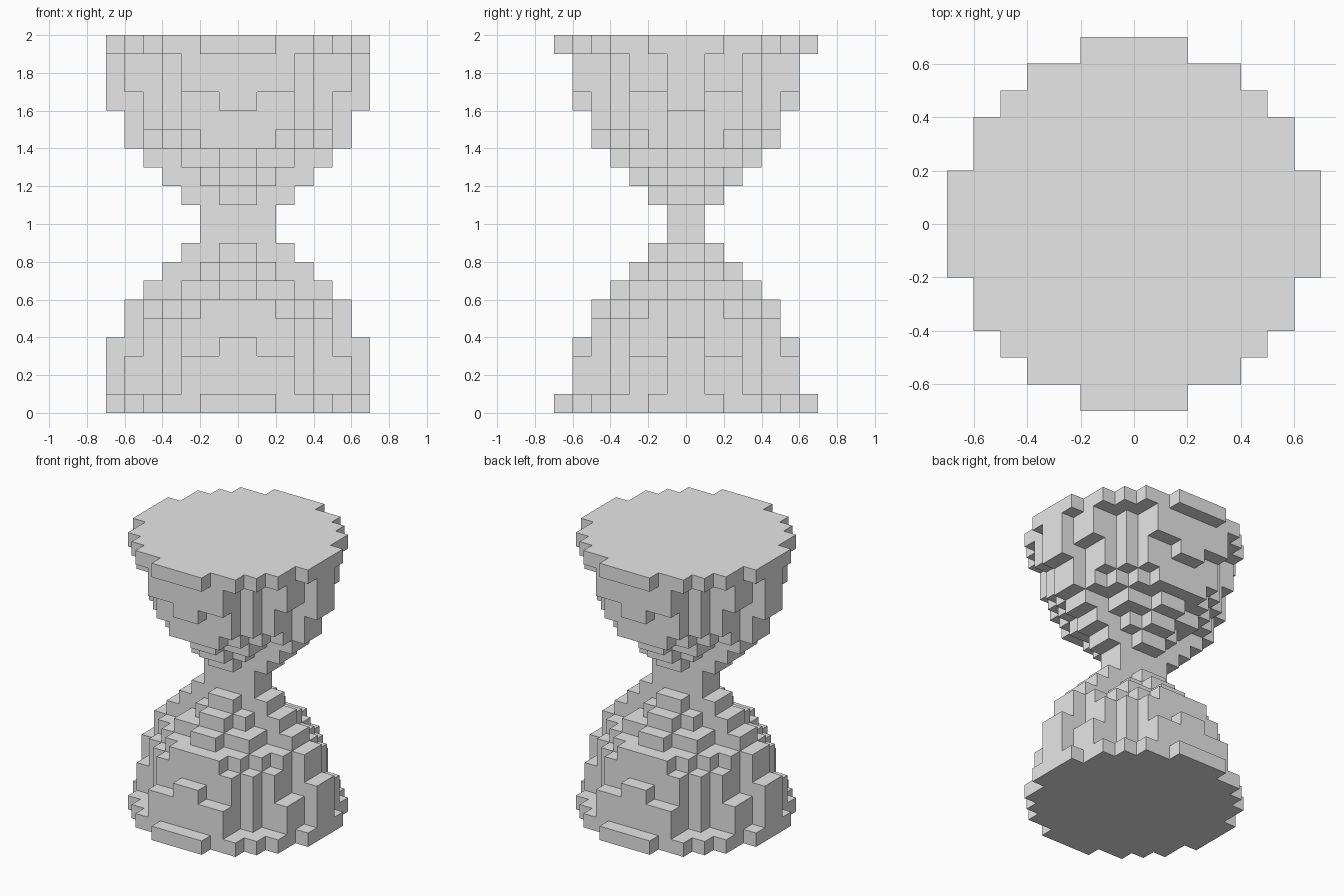
import bpy, bmesh
from mathutils import Vector

cube = bpy.data.objects.get("Cube")
if cube:
    bpy.data.objects.remove(cube, do_unlink=True)

STEP = 0.1

# Half depth (in blocks) of each column outward from the centre, from base to waist
LAYERS = [
    [7, 7, 6, 6, 5, 4, 2],
    [6, 6, 6, 4, 3, 3, 1],
    [6, 6, 6, 4, 3, 3, 1],
    [6, 5, 5, 4, 3, 1, 1],
    [5, 5, 5, 4, 3, 1],
    [5, 5, 4, 3, 2, 1],
    [4, 3, 3, 1, 1],
    [3, 2, 1, 1],
    [2, 1, 1],
    [1, 1],
]

grey = bpy.data.materials.new("plain_grey")
grey.use_nodes = True
colour = (0.8, 0.8, 0.8, 1.0)
grey.diffuse_color = colour
grey.node_tree.nodes["Principled BSDF"].inputs["Base Color"].default_value = colour

# Fill the blocks, mirrored left/right, front/back and top/bottom
cells = set()
for k, layer in enumerate(LAYERS):
    for i, depth in enumerate(layer):
        for j in range(depth):
            for x in (i, -1 - i):
                for y in (j, -1 - j):
                    for z in (k, 2 * len(LAYERS) - 1 - k):
                        cells.add((x, y, z))

# Skin only the exposed sides of the blocks
bm = bmesh.new()
corners = {}


def corner(p):
    key = tuple(round(c) for c in p)
    if key not in corners:
        corners[key] = bm.verts.new(Vector(key) * STEP)
    return corners[key]


for cell in sorted(cells):
    centre = Vector(cell) + Vector((0.5, 0.5, 0.5))
    for axis in range(3):
        for side in (1, -1):
            n = Vector((0, 0, 0))
            n[axis] = side
            if tuple(round(c) for c in Vector(cell) + n) in cells:
                continue
            u = Vector((0, 0, 0))
            u[(axis + 1) % 3] = 1
            v = n.cross(u)
            bm.faces.new([corner(centre + (n + a * u + b * v) / 2)
                          for a, b in ((-1, -1), (1, -1), (1, 1), (-1, 1))])

# Merge the flat areas into single faces
bmesh.ops.dissolve_limit(bm, angle_limit=0.01, verts=bm.verts[:], edges=bm.edges[:])

mesh = bpy.data.meshes.new("hourglass_body")
bm.to_mesh(mesh)
bm.free()
mesh.materials.append(grey)
body = bpy.data.objects.new("hourglass_body", mesh)
bpy.context.collection.objects.link(body)
